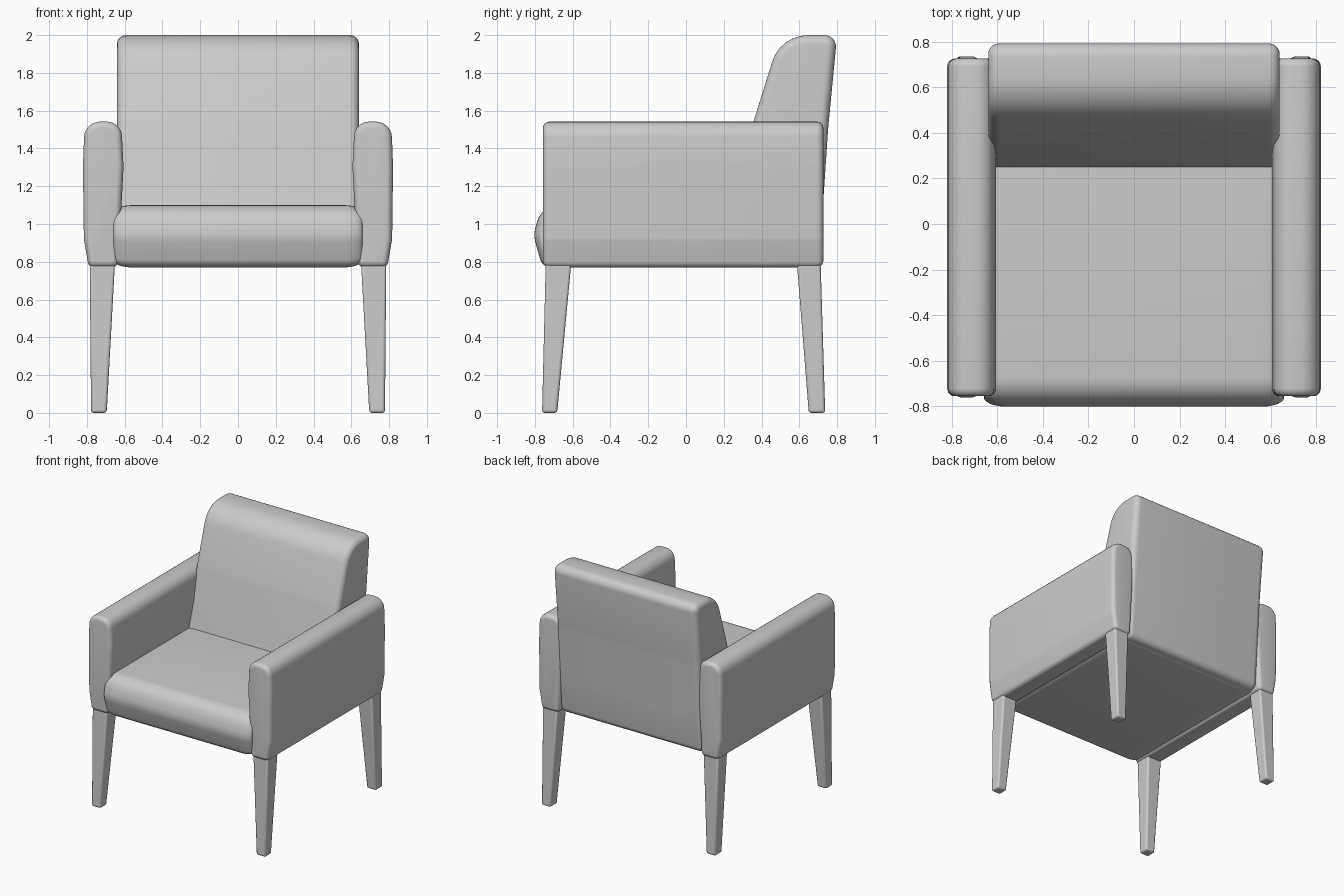
import bpy, bmesh, math
from mathutils import Vector

cube = bpy.data.objects.get("Cube")
if cube:
    bpy.data.objects.remove(cube, do_unlink=True)

GREY = (0.6, 0.6, 0.6, 1)
upholstery = bpy.data.materials.new("light grey")
upholstery.use_nodes = True
upholstery.diffuse_color = GREY
upholstery.node_tree.nodes["Principled BSDF"].inputs["Base Color"].default_value = GREY


def rounded(corners, steps=6):
    """Round each corner (u, v, radius) of a convex outline."""
    pts, n = [], len(corners)
    for i, (u, v, r) in enumerate(corners):
        p = Vector((u, v))
        a = (Vector(corners[i - 1][:2]) - p).normalized()
        b = (Vector(corners[(i + 1) % n][:2]) - p).normalized()
        half = a.angle(b) / 2
        centre = p + (a + b).normalized() * (r / math.sin(half))
        t = r / math.tan(half)
        start, end = p + a * t - centre, p + b * t - centre
        sweep = start.angle_signed(end)
        for k in range(steps + 1):
            ang = -sweep * k / steps
            c, s = math.cos(ang), math.sin(ang)
            pts.append(centre + Vector((start.x * c - start.y * s, start.x * s + start.y * c)))
    return pts


def inset(pts, d):
    """Move a counter-clockwise outline inwards by d."""
    out = []
    for i, p in enumerate(pts):
        e = (pts[(i + 1) % len(pts)] - pts[i - 1]).normalized()
        out.append(p + Vector((-e.y, e.x)) * d)
    return out


def finish(bm, name, mirror=False, bevel=0):
    bmesh.ops.recalc_face_normals(bm, faces=bm.faces)
    mesh = bpy.data.meshes.new(name)
    bm.to_mesh(mesh)
    bm.free()
    mesh.materials.append(upholstery)
    ob = bpy.data.objects.new(name, mesh)
    bpy.context.collection.objects.link(ob)
    if bevel:
        mod = ob.modifiers.new("soft edges", 'BEVEL')
        mod.width, mod.segments = bevel, 3
    if mirror:
        ob.modifiers.new("both sides", 'MIRROR')
    bpy.ops.object.select_all(action='DESELECT')
    ob.select_set(True)
    bpy.context.view_layer.objects.active = ob
    bpy.ops.object.shade_smooth_by_angle(angle=math.radians(40))
    return ob


def cushion(name, corners, lo, hi, place, length, depth, mirror=False, steps=6):
    """Extrude a rounded outline from lo to hi with softly rounded ends."""
    outline = rounded(corners)
    angles = [math.pi / 2 * k / steps for k in range(steps + 1)]
    ends = [(length * (1 - math.sin(a)), depth * (1 - math.cos(a))) for a in reversed(angles)]
    stations = [(lo + s, d) for s, d in ends] + [(hi - s, d) for s, d in reversed(ends)]
    bm = bmesh.new()
    rings = [[bm.verts.new(place(p.x, p.y, w)) for p in inset(outline, d)] for w, d in stations]
    n = len(outline)
    for r0, r1 in zip(rings, rings[1:]):
        for i in range(n):
            j = (i + 1) % n
            bm.faces.new((r0[i], r0[j], r1[j], r1[i]))
    bm.faces.new(rings[0])
    bm.faces.new(rings[-1])
    return finish(bm, name, mirror)


def across(u, v, w):
    return (w, u, v)


def along(u, v, w):
    return (u, w, v)


# Arms: slab with a rounded top and tucked-in bottom
cushion("arms",
        [(0.635, 0.77, 0.035), (0.79, 0.77, 0.035), (0.816, 0.92, 0.1), (0.821, 1.3, 0.3),
         (0.812, 1.542, 0.085), (0.618, 1.542, 0.08), (0.606, 1.3, 0.3)],
        -0.757, 0.727, along, 0.035, 0.033, mirror=True)

# Seat: thick block with a bulging front lip
cushion("seat",
        [(-0.76, 0.77, 0.06), (0.66, 0.77, 0.05), (0.66, 1.10, 0.05),
         (-0.765, 1.10, 0.12), (-0.808, 0.94, 0.15)],
        -0.66, 0.66, across, 0.1, 0.04)

# Backrest: leaning wedge with a rolled top
cushion("backrest",
        [(0.24, 0.775, 0.06), (0.701, 0.775, 0.05), (0.722, 1.05, 0.3), (0.752, 1.5, 0.3),
         (0.80, 2.0, 0.06), (0.50, 2.0, 0.2), (0.36, 1.55, 0.3), (0.245, 1.08, 0.2)],
        -0.64, 0.64, across, 0.05, 0.045)


def legs(name, top, foot):
    """Tapered pair; each section is (x0, x1, y0, y1, z)."""
    bm = bmesh.new()
    rings = [[bm.verts.new((x, y, z)) for x, y in ((x0, y0), (x1, y0), (x1, y1), (x0, y1))]
             for x0, x1, y0, y1, z in (foot, top)]
    for i in range(4):
        j = (i + 1) % 4
        bm.faces.new((rings[0][i], rings[0][j], rings[1][j], rings[1][i]))
    bm.faces.new(rings[0])
    bm.faces.new(rings[1])
    finish(bm, name, mirror=True, bevel=0.014)


legs("front_legs", (0.65, 0.785, -0.742, -0.605, 0.82), (0.695, 0.778, -0.762, -0.682, 0))
legs("back_legs", (0.65, 0.785, 0.585, 0.712, 0.82), (0.695, 0.778, 0.65, 0.737, 0))
